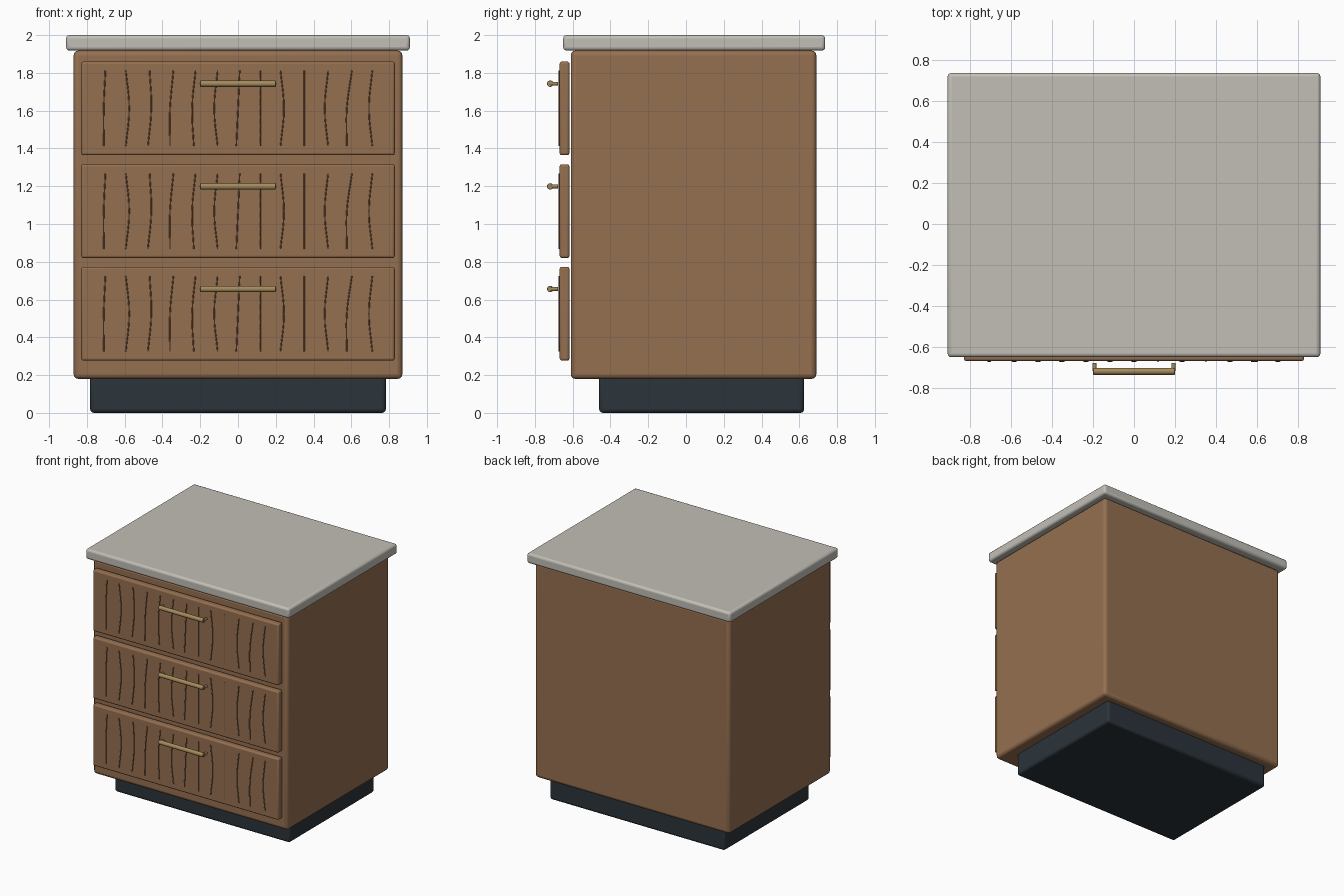
import bpy, math

if "Cube" in bpy.data.objects:
    bpy.data.objects.remove(bpy.data.objects["Cube"])


def material(name, rgb):
    m = bpy.data.materials.new(name)
    m.diffuse_color = (*rgb, 1)
    m.use_nodes = True
    m.node_tree.nodes["Principled BSDF"].inputs["Base Color"].default_value = m.diffuse_color
    return m


WOOD = material("wood", (0.30, 0.16, 0.08))
GRAIN = material("wood_grain", (0.20, 0.10, 0.05))
STONE = material("stone", (0.54, 0.52, 0.47))
DARK = material("dark_base", (0.024, 0.034, 0.043))
BRASS = material("brass", (0.38, 0.26, 0.11))


def smooth(ob, mat):
    ob.data.materials.append(mat)
    bpy.ops.object.shade_smooth_by_angle(angle=math.radians(40))


def box(name, x, y, z, bevel, mat):
    """Rounded box spanning the given (min, max) ranges."""
    spans = (x, y, z)
    bpy.ops.mesh.primitive_cube_add(size=1, location=[(a + b) / 2 for a, b in spans])
    ob = bpy.context.object
    ob.name = name
    ob.scale = [b - a for a, b in spans]
    bpy.ops.object.transform_apply(location=False, rotation=False, scale=True)
    mod = ob.modifiers.new("rounding", "BEVEL")
    mod.width, mod.segments = bevel, 3
    smooth(ob, mat)
    return ob


def rod(name, loc, radius, length, rot, mat, bevel=0.003):
    bpy.ops.mesh.primitive_cylinder_add(vertices=20, radius=radius, depth=length,
                                        location=loc, rotation=rot)
    ob = bpy.context.object
    ob.name = name
    mod = ob.modifiers.new("rounding", "BEVEL")
    mod.width, mod.segments, mod.limit_method = bevel, 2, "ANGLE"
    smooth(ob, mat)


# Base, carcass and worktop
box("plinth", (-0.783, 0.783), (-0.46, 0.625), (0, 0.20), 0.02, DARK)
box("carcass", (-0.87, 0.87), (-0.61, 0.69), (0.18, 1.918), 0.025, WOOD)
box("worktop", (-0.91, 0.91), (-0.65, 0.737), (1.918, 2.0), 0.018, STONE)

# Sideways sway of each grain line at top, middle and bottom
SWAY = [(0, -1, -1), (-1, 1, -1), (0, 1, -1), (1, -1, -1), (1, -1, 0),
        (1, -1, 1), (1, 0, -1), (0, 0, 0), (-1, 1, -1), (0, 0, 0),
        (1, -1, 1), (2, -1, -1), (1, -1, 1)]


def grain(name, zc):
    cu = bpy.data.curves.new(name, "CURVE")
    cu.dimensions = "3D"
    cu.bevel_depth, cu.bevel_resolution, cu.use_fill_caps = 0.004, 1, True
    cu.resolution_u = 4
    for i, sway in enumerate(SWAY):
        sp = cu.splines.new("BEZIER")
        sp.bezier_points.add(2)
        for p, s, dz in zip(sp.bezier_points, sway, (0.2, 0, -0.2)):
            p.co = ((i - 6) * 0.117 + s * 0.009, -0.67, zc + dz)
            p.handle_left_type = p.handle_right_type = "AUTO"
    cu.materials.append(GRAIN)
    ob = bpy.data.objects.new(name, cu)
    bpy.context.collection.objects.link(ob)


# Three drawers, each with grain and a bar handle
for n, zc in enumerate((0.525, 1.068, 1.612), 1):
    box(f"drawer_front_{n}", (-0.83, 0.83), (-0.669, -0.617),
        (zc - 0.248, zc + 0.248), 0.012, WOOD)
    grain(f"drawer_grain_{n}", zc)
    zh = zc + 0.131
    rod(f"handle_bar_{n}", (0, -0.719, zh), 0.017, 0.4, (0, math.pi / 2, 0), BRASS)
    for side, sx in (("left", -1), ("right", 1)):
        rod(f"handle_post_{side}_{n}", (sx * 0.193, -0.698, zh), 0.01, 0.04,
            (math.pi / 2, 0, 0), BRASS, 0.001)
